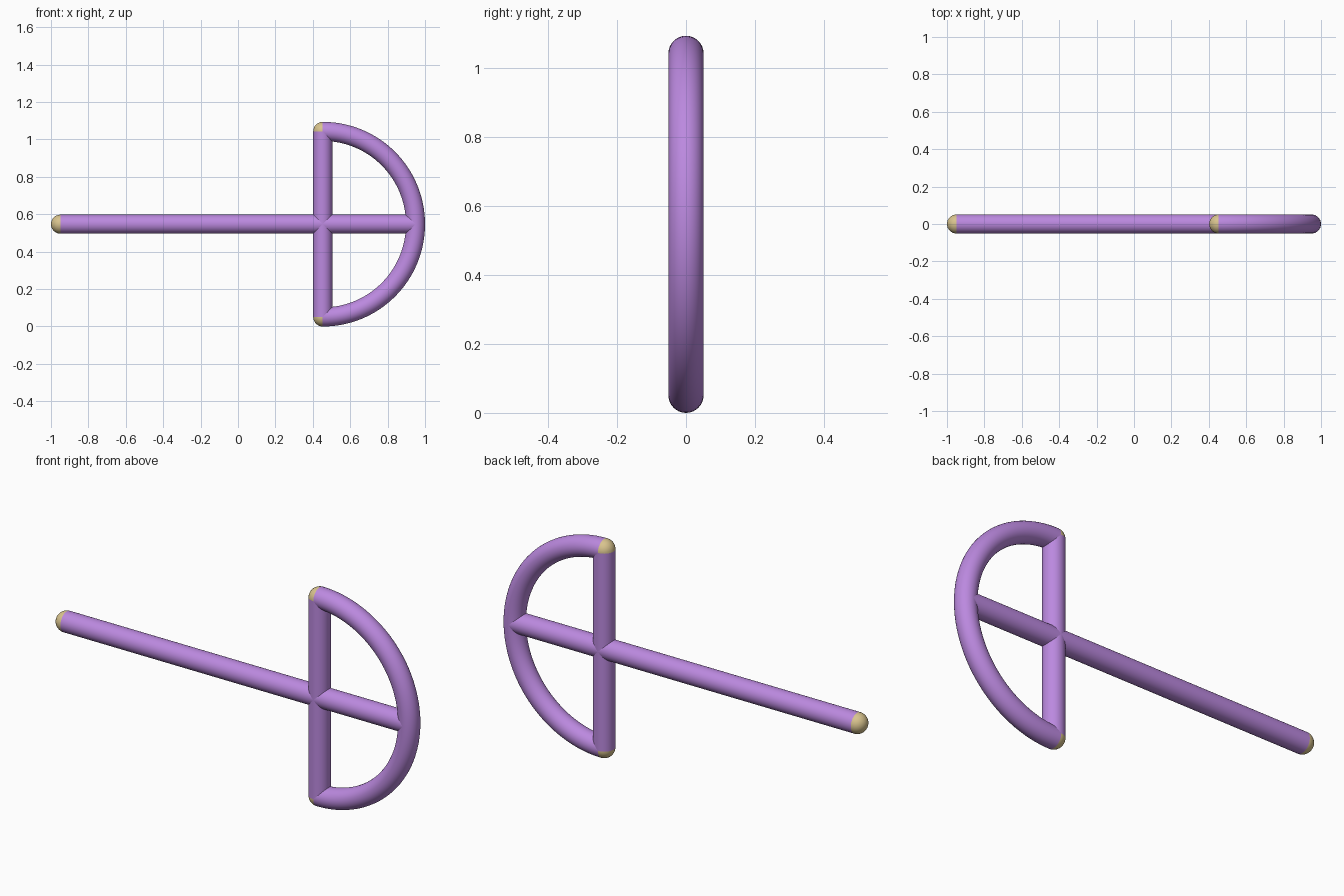
import bpy, bmesh, math
from mathutils import Vector, Matrix

if "Cube" in bpy.data.objects:
    bpy.data.objects.remove(bpy.data.objects["Cube"])

R_TUBE = 0.051    # tube radius
R_ARC = 0.496     # half-ring radius
CX, CZ = 0.453, 0.547
X_END = -0.949
SIDES = 32


def material(name, rgb):
    m = bpy.data.materials.new(name)
    m.diffuse_color = (*rgb, 1)
    m.use_nodes = True
    m.node_tree.nodes["Principled BSDF"].inputs["Base Color"].default_value = m.diffuse_color
    return m


purple = material("purple", (0.50, 0.25, 0.74))
tan = material("tan", (0.69, 0.55, 0.27))


def finish(bm, name, mat):
    bmesh.ops.recalc_face_normals(bm, faces=bm.faces[:])
    me = bpy.data.meshes.new(name)
    for f in bm.faces:
        f.smooth = True
    bm.to_mesh(me)
    bm.free()
    me.materials.append(mat)
    ob = bpy.data.objects.new(name, me)
    bpy.context.collection.objects.link(ob)
    return ob


def tube(name, path):
    """Open round tube along a list of (point, tangent) in the xz plane."""
    bm = bmesh.new()
    rings = []
    side = Vector((0, 1, 0))
    for p, t in path:
        n = side.cross(t)
        ring = []
        for i in range(SIDES):
            a = math.tau * i / SIDES
            ring.append(bm.verts.new(p + R_TUBE * (math.cos(a) * n + math.sin(a) * side)))
        rings.append(ring)
    for a, b in zip(rings, rings[1:]):
        for i in range(SIDES):
            j = (i + 1) % SIDES
            bm.faces.new((a[i], a[j], b[j], b[i]))
    return finish(bm, name, purple)


def cap(name, x, z, side_z):
    """Round cap facing -x, limited to the upper or lower half if side_z is set."""
    bm = bmesh.new()
    bmesh.ops.create_uvsphere(bm, u_segments=SIDES, v_segments=SIDES // 2, radius=R_TUBE,
                              matrix=Matrix.Rotation(math.pi / 2, 4, 'X'))
    drop = [f for f in bm.faces
            if f.calc_center_median().x > 0 or f.calc_center_median().z * side_z < 0]
    bmesh.ops.delete(bm, geom=drop, context='FACES')
    bmesh.ops.translate(bm, verts=bm.verts[:], vec=(x, 0, z))
    return finish(bm, name, tan)


# Straight bars
ex, ez = Vector((1, 0, 0)), Vector((0, 0, 1))
tube("long_bar", [(Vector((X_END, 0, CZ)), ex), (Vector((CX + R_ARC, 0, CZ)), ex)])
tube("cross_bar", [(Vector((CX, 0, CZ - R_ARC)), ez), (Vector((CX, 0, CZ + R_ARC)), ez)])

# Half ring
arc = []
for i in range(65):
    a = -math.pi / 2 + math.pi * i / 64
    c, s = math.cos(a), math.sin(a)
    arc.append((Vector((CX + R_ARC * c, 0, CZ + R_ARC * s)), Vector((-s, 0, c))))
tube("half_ring", arc)

# Rounded ends and corners
cap("end_cap", X_END, CZ, 0)
cap("top_corner_cap", CX, CZ + R_ARC, 1)
cap("bottom_corner_cap", CX, CZ - R_ARC, -1)
